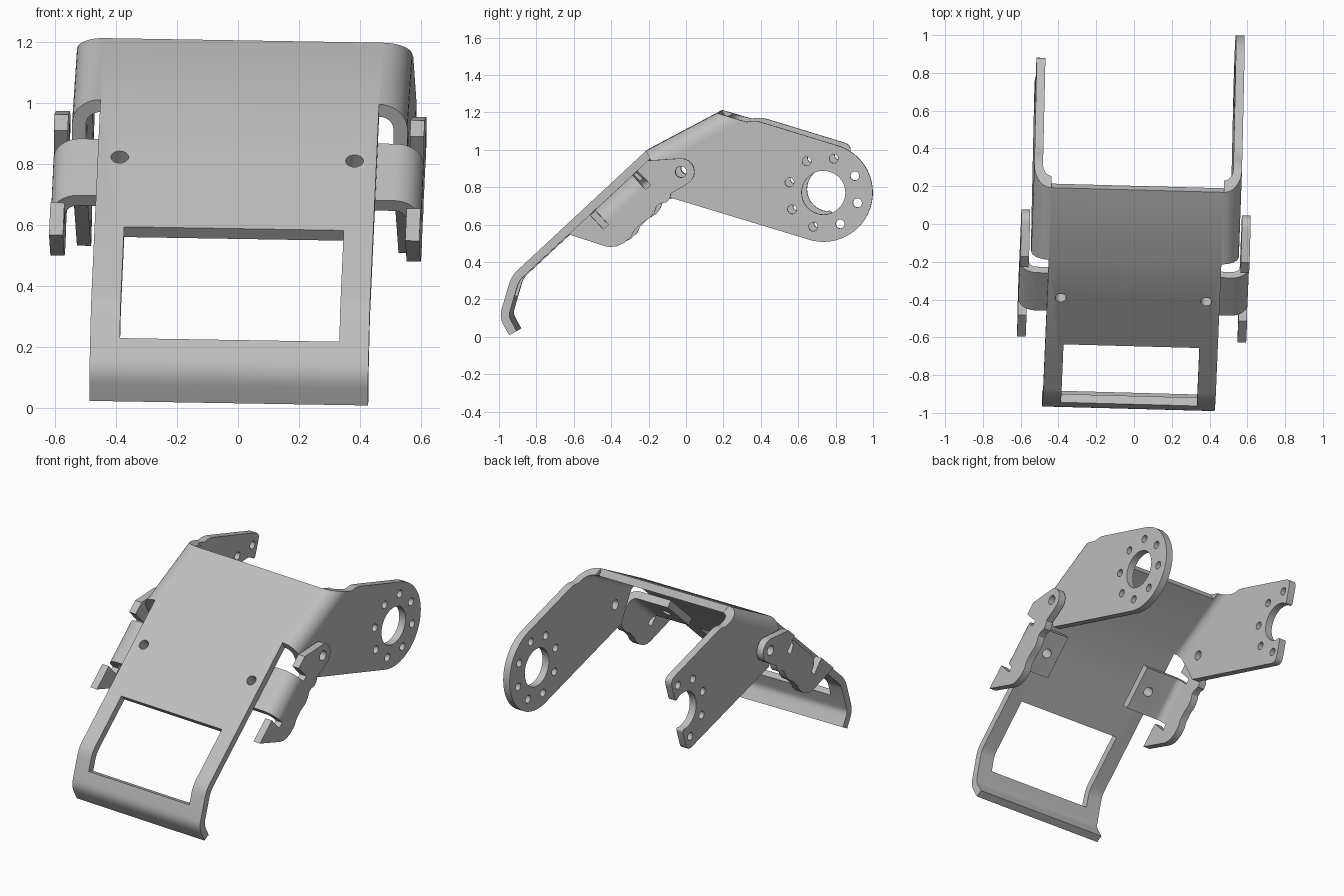
import bpy, bmesh, math
from mathutils import Vector, Matrix

cube = bpy.data.objects.get("Cube")
if cube:
    bpy.data.objects.remove(cube, do_unlink=True)

T = 0.046           # sheet thickness
PANEL_HALF = 0.457  # half width of the main panel
FLANGE_X = 0.55     # outer face of the flanges
CLIP_X = 0.607      # outer face of the clips
HOLE_X = 0.385      # screw holes in panel and tabs

steel = bpy.data.materials.new("grey_steel")
steel.use_nodes = True
steel.diffuse_color = (0.52, 0.52, 0.52, 1)
steel.node_tree.nodes["Principled BSDF"].inputs["Base Color"].default_value = (0.52, 0.52, 0.52, 1)

V = lambda y, z: Vector((y, z))
parts = []


def add(name, mesh):
    bm = bmesh.new()
    bm.from_mesh(mesh)
    bmesh.ops.remove_doubles(bm, verts=bm.verts, dist=1e-5)
    bmesh.ops.recalc_face_normals(bm, faces=bm.faces)
    bm.to_mesh(mesh)
    bm.free()
    mesh.materials.clear()
    mesh.materials.append(steel)
    ob = bpy.data.objects.new(name, mesh)
    bpy.context.collection.objects.link(ob)
    parts.append(ob)
    return ob


def evaluated_mesh(ob):
    dg = bpy.context.evaluated_depsgraph_get()
    dg.update()
    return bpy.data.meshes.new_from_object(ob.evaluated_get(dg))


def plate(name, loops, x0, x1):
    """Flat plate across x from side outlines; later loops are holes."""
    cu = bpy.data.curves.new(name, 'CURVE')
    cu.dimensions, cu.fill_mode, cu.extrude = '2D', 'BOTH', abs(x1 - x0) / 2
    for loop in loops:
        sp = cu.splines.new('POLY')
        sp.points.add(len(loop) - 1)
        for p, q in zip(sp.points, loop):
            p.co = (q[0], q[1], 0, 1)
        sp.use_cyclic_u = True
    tmp = bpy.data.objects.new("outline", cu)
    bpy.context.collection.objects.link(tmp)
    mesh = evaluated_mesh(tmp)
    bpy.data.objects.remove(tmp, do_unlink=True)
    mesh.transform(Matrix(((0, 0, 1, (x0 + x1) / 2), (1, 0, 0, 0), (0, 1, 0, 0), (0, 0, 0, 1))))
    return add(name, mesh)


def bent_strip(name, section, origin, along, down, length, skew=0):
    """Sweep an (x, depth) section along a direction of the side plane."""
    bm = bmesh.new()
    rings = []
    for end in (0, 1):
        ring = []
        for x, d in section:
            p = origin + down * d + along * end * (length + skew * d)
            ring.append(bm.verts.new((x, p.x, p.y)))
        rings.append(ring)
        bm.faces.new(ring)
    n = len(section)
    for i in range(n):
        j = (i + 1) % n
        bm.faces.new((rings[0][i], rings[0][j], rings[1][j], rings[1][i]))
    mesh = bpy.data.meshes.new(name)
    bm.to_mesh(mesh)
    bm.free()
    return add(name, mesh)


def cut(ob, cutters):
    for c in cutters:
        mod = ob.modifiers.new("cut", 'BOOLEAN')
        mod.operation, mod.solver, mod.object = 'DIFFERENCE', 'EXACT', c
    mesh = evaluated_mesh(ob)
    ob.modifiers.clear()
    ob.data = mesh


def arc(c, r, a0, a1, n=16):
    angles = [math.radians(a0 + (a1 - a0) * i / n) for i in range(n + 1)]
    return [c + V(math.cos(a), math.sin(a)) * r for a in angles]


def circle(c, r, n=24):
    return arc(c, r, 0, 360, n)[:-1]


def rounded(p, a, b, r, n=5):
    """Points of a smooth corner at p between a and b."""
    s, e = p + (a - p).normalized() * r, p + (b - p).normalized() * r
    return [s.lerp(p, i / n).lerp(p.lerp(e, i / n), i / n) for i in range(n + 1)]


def elbow(x_in, x_out, r, d0, d1):
    """Section of a sheet turning down at its outer edge."""
    c = V(x_out - r, d0 + r)
    return ([V(x_in, d0)] + arc(c, r, -90, 0, 10) + [V(x_out, d1), V(x_out - T, d1)]
            + arc(c, r - T, 0, -90, 10) + [V(x_in, d0 + T)])


# Fold line of the main sheet, in the side plane
tip, lip, knee = V(-0.947, 0.008), V(-1.0, 0.105), V(-0.935, 0.325)
ridge, rear = V(-0.214, 0.995), V(0.167, 1.197)
u = (ridge - knee).normalized()
v = V(u.y, -u.x)
t = (rear - ridge).normalized()
w = V(t.y, -t.x)
on = lambda s, d: knee + u * s + v * d

# Main panel
outer = [tip] + rounded(lip, tip, knee, 0.045) + rounded(knee, lip, ridge, 0.045) + [ridge, rear]
inner = []
for i, p in enumerate(outer):
    d1 = (p - outer[max(i - 1, 0)]).normalized() if i else (outer[1] - p).normalized()
    d2 = (outer[i + 1] - p).normalized() if i + 1 < len(outer) else d1
    m = (V(d1.y, -d1.x) + V(d2.y, -d2.x)).normalized()
    inner.append(p + m * T / m.dot(V(d1.y, -d1.x)))
panel = plate("main_panel", [outer + inner[::-1]], -PANEL_HALF, PANEL_HALF)

# Window cutter and screw hole cutters
k = (knee - lip).normalized()
kn = V(k.y, -k.x)
low = lip + k * 0.115
window = plate("window_cutter", [[low - kn * 0.12, low + kn * 0.1, on(0.375, 0.1), on(0.375, -0.12)]], -0.36, 0.36)
drills = []
for side in (-1, 1):
    c = on(0.71, 0.05)
    bm = bmesh.new()
    bmesh.ops.create_cone(bm, cap_ends=True, segments=24, radius1=0.029, radius2=0.029, depth=0.3)
    mesh = bpy.data.meshes.new("drill")
    bm.to_mesh(mesh)
    bm.free()
    q = Vector((0, v.x, v.y)).to_track_quat('Z', 'Y').to_matrix().to_4x4()
    mesh.transform(Matrix.Translation((side * HOLE_X, c.x, c.y)) @ q)
    drills.append(add("drill_cutter", mesh))
cut(panel, [window] + drills)

# Flange outlines
hub, R, BORE, BEND = V(0.737, 0.772), 0.263, 0.117, 0.092
f, n = V(0.957, -0.29).normalized(), V(0.29, 0.957).normalized()
tilt = math.degrees(math.atan2(f.y, f.x))
hf = lambda a, b: hub + f * a + n * b
pivot = V(-0.024, 0.884)
depth_to_low = ((ridge - hub).dot(n) + R) / -w.dot(n)
skew = f.dot(t) / f.dot(w)
shoulder = [rear + w * BEND + t * BEND * skew, V(0.325, 1.15), V(0.35, 1.154), V(0.38, 1.154), V(0.41, 1.147)]
start = [ridge + w * depth_to_low, ridge + w * BEND] + shoulder
bolts = [circle(hub + V(math.cos(a), math.sin(a)) * 0.19, 0.024, 16)
         for a in (math.radians(tilt + 45 * i) for i in range(8))]
round_end = arc(hub, R, tilt + 90, tilt - 90, 40)

# Open end with two ears around half a bore
EAR = 0.052
mouth = math.degrees(math.acos(EAR / BORE))
top_ear = rounded(hf(EAR, R), hf(0, R), hf(EAR, 0), 0.045)
top_ear += rounded(hf(EAR, 0.105), hf(EAR, R), hf(0, 0.115), 0.02)
low_ear = rounded(hf(EAR, -0.105), hf(0, -0.115), hf(EAR, -R), 0.02)
low_ear += rounded(hf(EAR, -R), hf(EAR, 0), hf(0, -R), 0.045)
open_end = top_ear + arc(hub, BORE, tilt + mouth + 12, tilt + 360 - mouth - 12, 24) + low_ear

# Clip outline, with relief slots beside the tab
SLOT = 0.152
clip = [on(0.38, T), on(0.535, T), on(0.535, SLOT), on(0.572, SLOT), on(0.845, SLOT),
        on(0.882, SLOT), on(0.882, T), on(0.96, T)]
clip += arc(pivot, 0.072, 95, -50, 14)
clip += [V(-0.03, 0.795), V(-0.078, 0.768), V(-0.082, 0.745), V(-0.1, 0.722), V(-0.135, 0.715),
         V(-0.155, 0.7), V(-0.165, 0.67), V(-0.19, 0.638), V(-0.235, 0.61), V(-0.275, 0.57),
         V(-0.29, 0.538), V(-0.325, 0.506), V(-0.364, 0.487), V(-0.4, 0.482), V(-0.43, 0.487)]

for side, label in ((1, "left"), (-1, "right")):
    # Flange and its bend
    if side == 1:
        loops = [start + round_end, circle(hub, BORE, 40)] + bolts
    else:
        loops = [start + open_end] + bolts[2:7]
    loops.append(circle(pivot, 0.03))
    plate(label + "_flange", loops, side * (FLANGE_X - T), side * FLANGE_X)
    sec = [(side * p.x, p.y) for p in elbow(PANEL_HALF, FLANGE_X, BEND, 0, BEND)]
    bent_strip(label + "_flange_bend", sec, ridge, t, w, (rear - ridge).length, skew)
    # Clip and its tab under the panel
    plate(label + "_clip", [clip, circle(pivot, 0.03)], side * (CLIP_X - T), side * CLIP_X)
    sec = [(side * p.x, p.y) for p in elbow(0.3, CLIP_X, 0.09, T, SLOT)]
    tab = bent_strip(label + "_clip_tab", sec, on(0.572, 0), u, v, 0.273)
    cut(tab, drills)

for c in [window] + drills:
    parts.remove(c)
    bpy.data.objects.remove(c, do_unlink=True)

# Slight overall tilt, then smooth the bends and bores
place = (Matrix.Translation((-0.005, 0.0135, 0.0083))
         @ Matrix.Rotation(math.radians(-1.55), 4, 'Z') @ Matrix.Rotation(math.radians(0.95), 4, 'Y'))
bpy.ops.object.select_all(action='DESELECT')
for ob in parts:
    ob.data.transform(place)
    ob.select_set(True)
    bpy.context.view_layer.objects.active = ob
bpy.ops.object.shade_smooth_by_angle(angle=math.radians(30))
